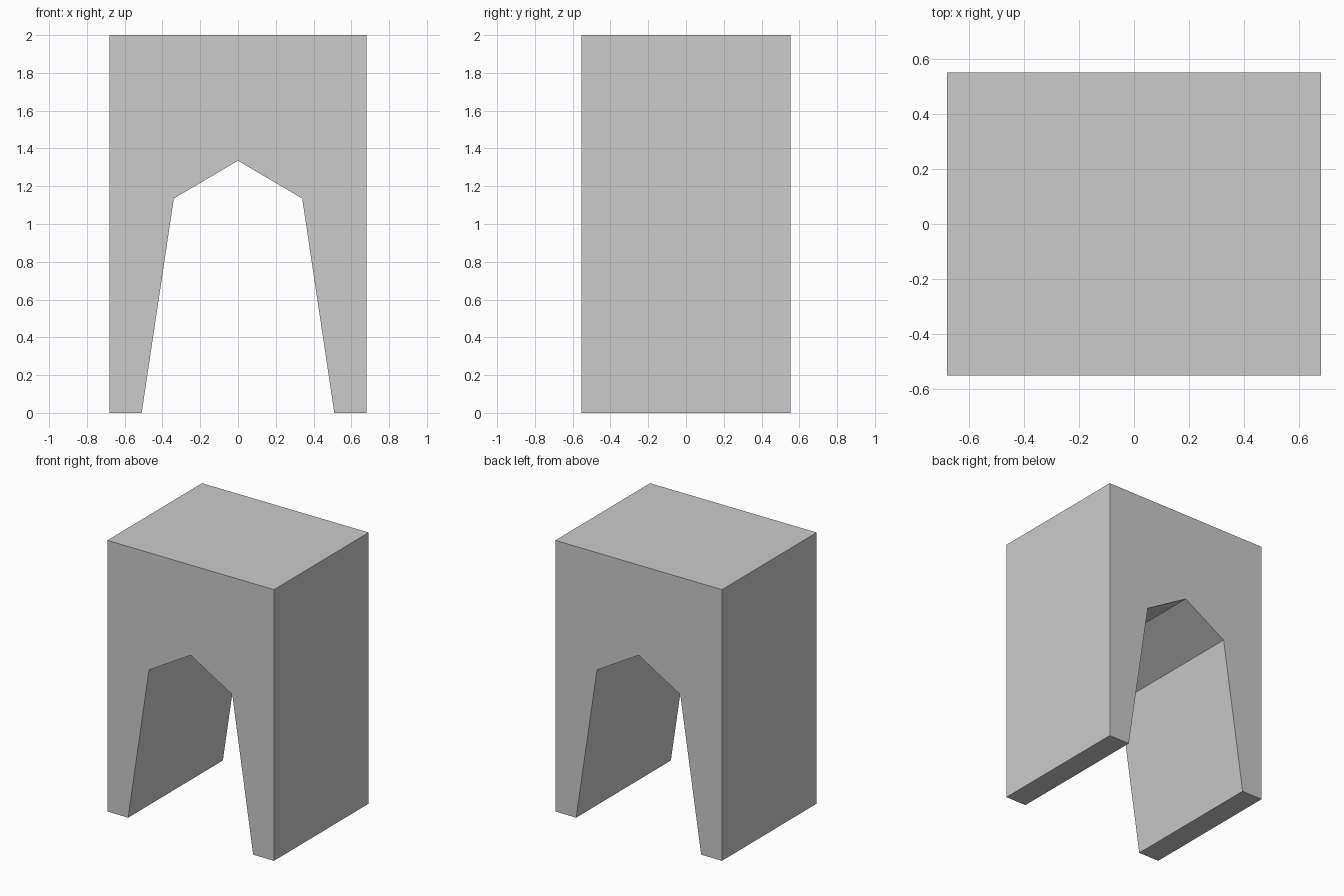
import bpy
import bmesh

if "Cube" in bpy.data.objects:
    bpy.data.objects.remove(bpy.data.objects["Cube"])

HALF_DEPTH = 0.552

# Right half of the front outline, from the arch peak around to the top corner
half = [(0, 1.335), (0.34, 1.135), (0.51, 0), (0.68, 0), (0.68, 2)]
# Mirror it to close the outline (the peak is shared)
outline = half + [(-x, z) for x, z in reversed(half[1:])]

# Arch block: front profile extruded straight through to the back
bm = bmesh.new()
front = bm.faces.new([bm.verts.new((x, -HALF_DEPTH, z)) for x, z in outline])
result = bmesh.ops.extrude_face_region(bm, geom=[front], use_keep_orig=True)
back_verts = [g for g in result["geom"] if isinstance(g, bmesh.types.BMVert)]
bmesh.ops.translate(bm, verts=back_verts, vec=(0, 2 * HALF_DEPTH, 0))
bmesh.ops.recalc_face_normals(bm, faces=bm.faces)

mesh = bpy.data.meshes.new("arch_block")
bm.to_mesh(mesh)
bm.free()
bpy.context.collection.objects.link(bpy.data.objects.new("arch_block", mesh))
